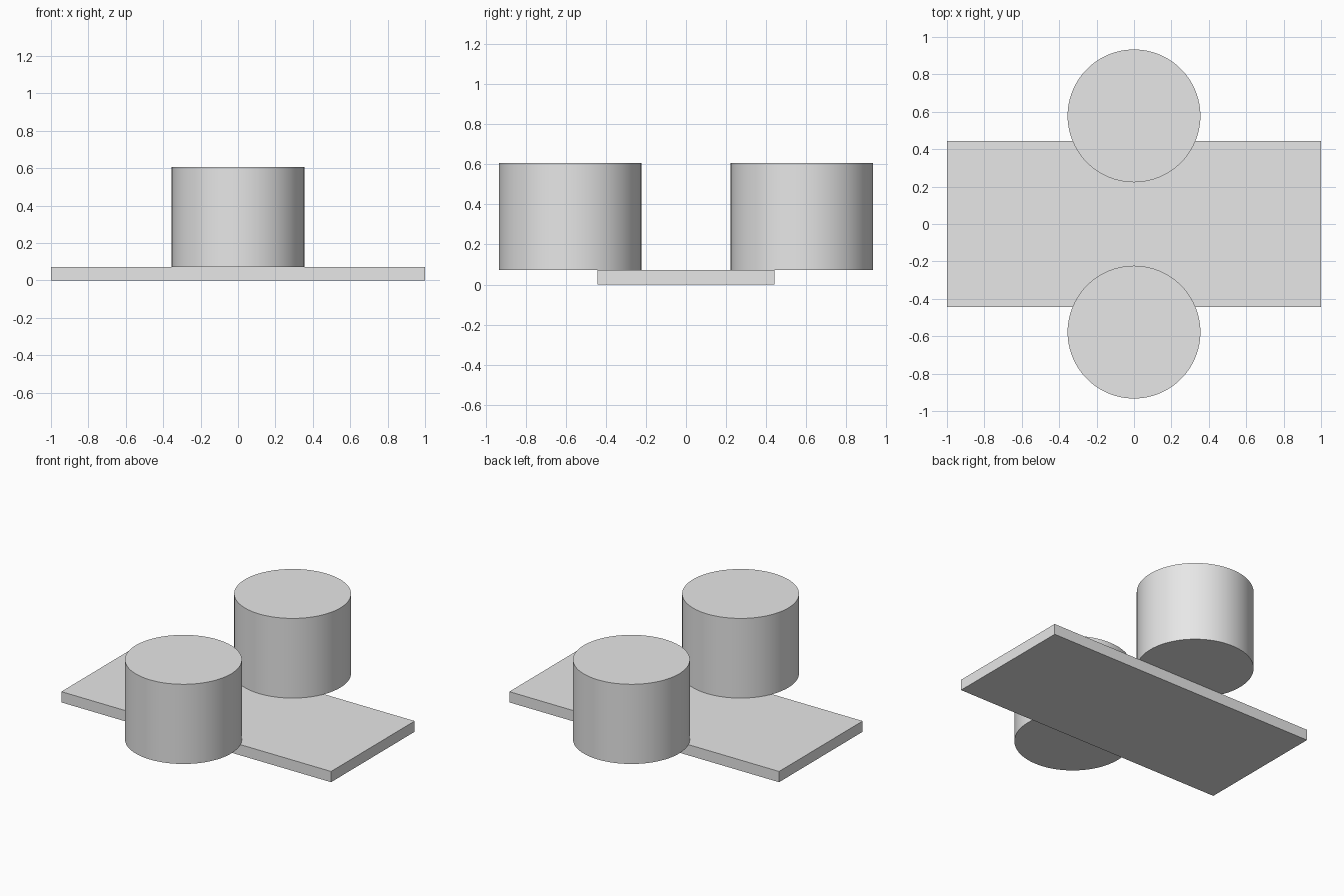
import bpy
import math

default = bpy.data.objects.get("Cube")
if default:
    bpy.data.objects.remove(default, do_unlink=True)

# Single light grey material
grey = bpy.data.materials.new("light_grey")
grey.use_nodes = True
colour = (0.8, 0.8, 0.8, 1.0)
grey.diffuse_color = colour
grey.node_tree.nodes["Principled BSDF"].inputs["Base Color"].default_value = colour

THICK = 0.072      # base plate thickness
TOP = 0.606        # top of the drums
RADIUS = 0.355
OFFSET = 0.578     # drum centre distance from the middle

# Flat rectangular plate
bpy.ops.mesh.primitive_cube_add(size=1, location=(0, 0, THICK / 2))
plate = bpy.context.object
plate.name = "base_plate"
plate.scale = (2.0, 0.885, THICK)
bpy.ops.object.transform_apply(location=False, rotation=False, scale=True)
plate.data.materials.append(grey)

# Two drums overhanging the long edges
for name, side in (("front_drum", -1), ("back_drum", 1)):
    bpy.ops.mesh.primitive_cylinder_add(
        vertices=96, radius=RADIUS, depth=TOP - THICK,
        location=(0, side * OFFSET, (TOP + THICK) / 2))
    drum = bpy.context.object
    drum.name = name
    drum.data.materials.append(grey)
    bpy.ops.object.shade_smooth_by_angle(angle=math.radians(30))
